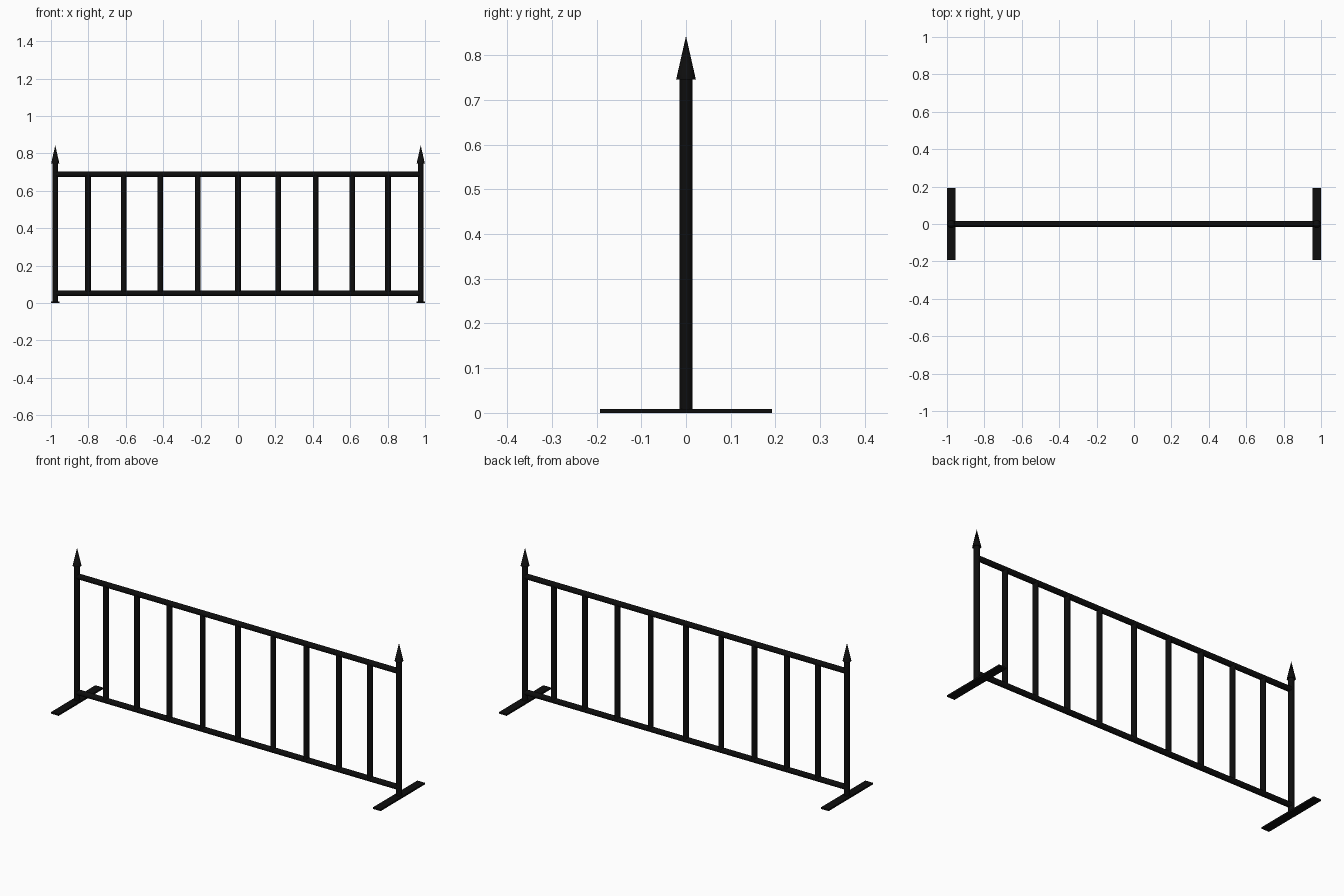
import bpy
import math
from mathutils import Vector

if "Cube" in bpy.data.objects:
    bpy.data.objects.remove(bpy.data.objects["Cube"])

black = bpy.data.materials.new("black iron")
black.diffuse_color = (0.004, 0.004, 0.004, 1)
black.use_nodes = True
black.node_tree.nodes["Principled BSDF"].inputs["Base Color"].default_value = black.diffuse_color


def finish(name):
    ob = bpy.context.object
    ob.name = name
    ob.data.materials.append(black)
    return ob


def rod(name, a, b, radius=0.0148, sides=16):
    """Round bar between two points."""
    a, b = Vector(a), Vector(b)
    d = b - a
    bpy.ops.mesh.primitive_cylinder_add(vertices=sides, radius=radius, depth=d.length,
                                        location=(a + b) / 2,
                                        rotation=d.to_track_quat('Z', 'Y').to_euler())
    ob = finish(name)
    bpy.ops.object.shade_smooth_by_angle(angle=math.radians(40))
    return ob


POST_X, LOW_Z, HIGH_Z = 0.977, 0.052, 0.688

# End posts with spear tips and flat feet
for side, s in (("left", -1), ("right", 1)):
    x = s * POST_X
    rod(side + "_post", (x, 0, 0.004), (x, 0, 0.75))
    bpy.ops.mesh.primitive_cone_add(vertices=16, radius1=0.022, radius2=0, depth=0.097,
                                    location=(x, 0, 0.7945))
    finish(side + "_spear_tip")
    bpy.ops.object.shade_smooth_by_angle(angle=math.radians(40))
    bpy.ops.mesh.primitive_cube_add(size=1, location=(x, 0, 0.0045))
    foot = finish(side + "_foot")
    foot.scale = (0.046, 0.384, 0.009)

# Horizontal rails
rod("bottom_rail", (-POST_X, 0, LOW_Z), (POST_X, 0, LOW_Z))
rod("top_rail", (-POST_X, 0, HIGH_Z), (POST_X, 0, HIGH_Z))

# Upright bars, spaced slightly wider toward the middle
rod("middle_bar", (0, 0, LOW_Z), (0, 0, HIGH_Z))
for i, bx in enumerate((0.214, 0.415, 0.612, 0.802), 1):
    for side, s in (("left", -1), ("right", 1)):
        rod(f"{side}_bar_{i}", (s * bx, 0, LOW_Z), (s * bx, 0, HIGH_Z))
